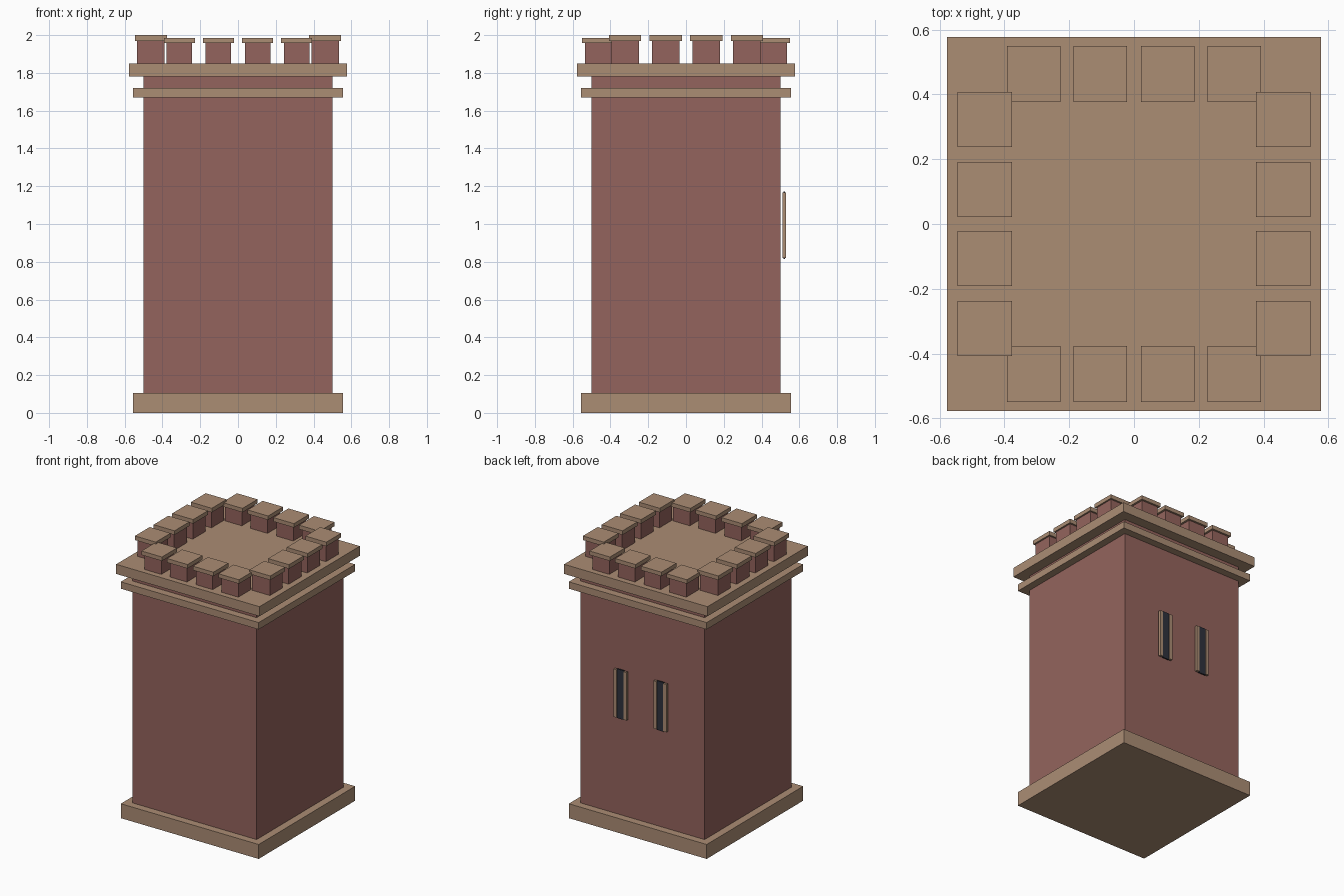
import bpy

if "Cube" in bpy.data.objects:
    bpy.data.objects.remove(bpy.data.objects["Cube"])


def material(name, rgb):
    m = bpy.data.materials.new(name)
    m.diffuse_color = (*rgb, 1)
    m.use_nodes = True
    m.node_tree.nodes["Principled BSDF"].inputs["Base Color"].default_value = m.diffuse_color
    return m


brick = material("brick_red", (0.296, 0.127, 0.109))
stone = material("tan_stone", (0.407, 0.266, 0.175))
dark = material("dark_opening", (0.028, 0.032, 0.046))


def box(name, mat, x0, x1, y0, y1, z0, z1):
    """Axis-aligned box from its limits."""
    xs, ys, zs = (x0, x1), (y0, y1), (z0, z1)
    verts = [(x, y, z) for x in xs for y in ys for z in zs]
    faces = [(0, 1, 3, 2), (4, 6, 7, 5), (0, 4, 5, 1),
             (2, 3, 7, 6), (0, 2, 6, 4), (1, 5, 7, 3)]
    me = bpy.data.meshes.new(name)
    me.from_pydata(verts, [], faces)
    me.materials.append(mat)
    ob = bpy.data.objects.new(name, me)
    bpy.context.collection.objects.link(ob)
    return ob


def slab(name, mat, half, z0, z1):
    return box(name, mat, -half, half, -half, half, z0, z1)


def centred(name, mat, cx, cy, wx, wy, z0, z1):
    return box(name, mat, cx - wx / 2, cx + wx / 2, cy - wy / 2, cy + wy / 2, z0, z1)


# Tower body and stone courses
slab("plinth", stone, 0.555, 0, 0.105)
slab("tower_body", brick, 0.5, 0.105, 1.78)
slab("lower_band", stone, 0.555, 1.67, 1.72)
slab("parapet_slab", stone, 0.577, 1.78, 1.85)

# Battlements: four merlons along each side, the left and right rows taller
for s, front, side in ((-1, "front", "left"), (1, "back", "right")):
    for t in (-0.31, -0.104, 0.104, 0.31):
        centred(front + "_merlon", brick, t, s * 0.463, 0.135, 0.145, 1.85, 1.957)
        centred(front + "_merlon_cap", stone, t, s * 0.463, 0.165, 0.173, 1.957, 1.986)
    for t in (-0.322, -0.107, 0.107, 0.322):
        centred(side + "_merlon", brick, s * 0.461, t, 0.145, 0.145, 1.85, 1.97)
        centred(side + "_merlon_cap", stone, s * 0.461, t, 0.168, 0.17, 1.97, 2.0)

# Arrow slits on the back wall: dark plate between two stone jambs
for cx in (-0.16, 0.16):
    centred("arrow_slit", dark, cx, 0.520, 0.056, 0.009, 0.815, 1.173)
    for d in (-0.04, 0.04):
        centred("slit_jamb", stone, cx + d, 0.521, 0.025, 0.018, 0.82, 1.168)
